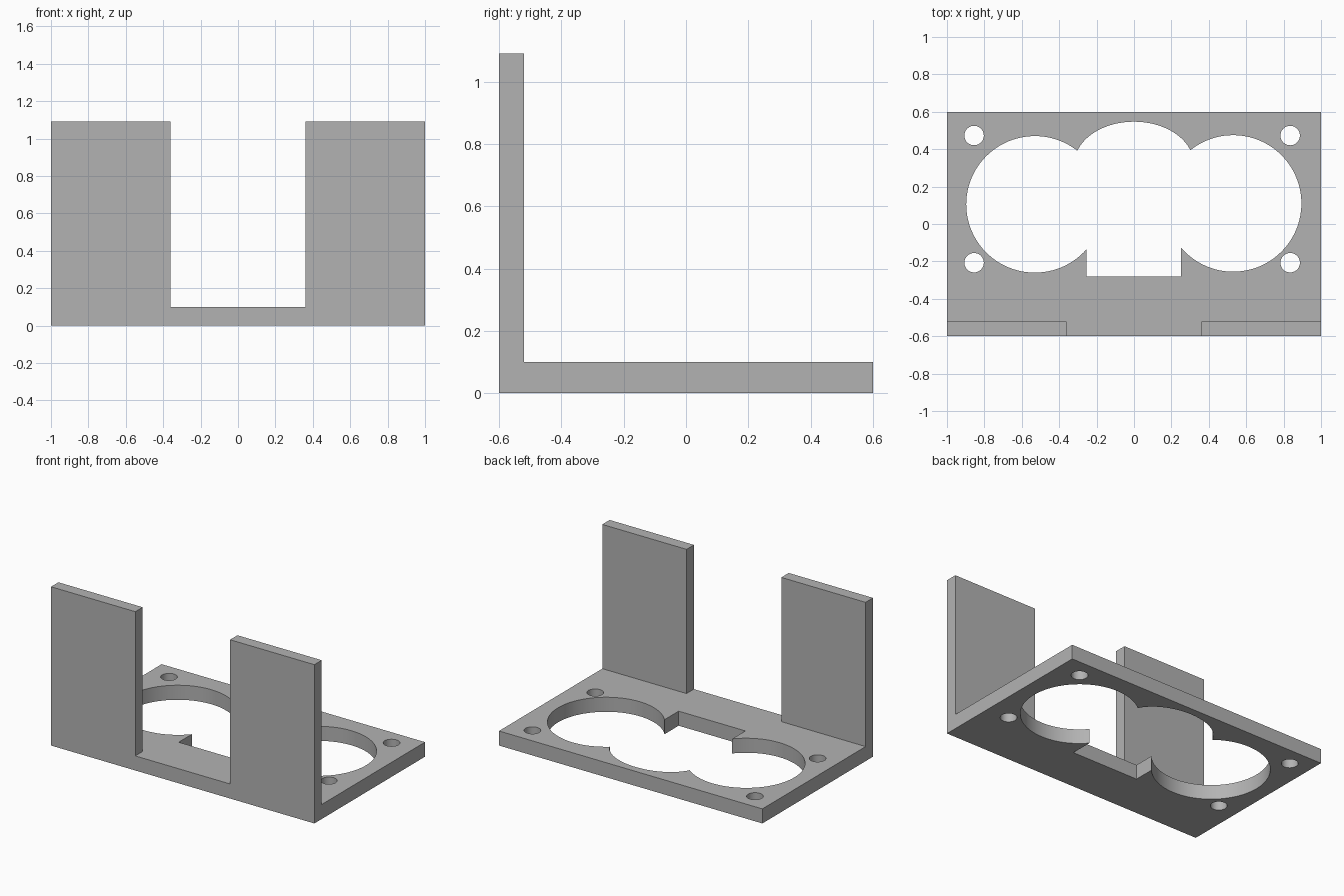
import bpy

if "Cube" in bpy.data.objects:
    bpy.data.objects.remove(bpy.data.objects["Cube"], do_unlink=True)

grey = bpy.data.materials.new("plain grey")
grey.use_nodes = True
colour = (0.45, 0.45, 0.45, 1)
grey.diffuse_color = colour
grey.node_tree.nodes["Principled BSDF"].inputs["Base Color"].default_value = colour

THICK = 0.1
HEIGHT = 1.09


def box(name, x0, x1, y0, y1, z0, z1):
    bpy.ops.mesh.primitive_cube_add(
        size=1, location=((x0 + x1) / 2, (y0 + y1) / 2, (z0 + z1) / 2))
    ob = bpy.context.object
    ob.name = name
    ob.scale = (x1 - x0, y1 - y0, z1 - z0)
    bpy.ops.object.transform_apply(location=False, rotation=False, scale=True)
    ob.data.materials.append(grey)
    return ob


def drill(name, x, y, rx, ry, sides):
    bpy.ops.mesh.primitive_cylinder_add(
        vertices=sides, radius=1, depth=THICK * 3, location=(x, y, THICK / 2))
    ob = bpy.context.object
    ob.name = name
    ob.scale = (rx, ry, 1)
    bpy.ops.object.transform_apply(location=False, rotation=False, scale=True)
    ob.data.materials.append(grey)
    return ob


# Base plate and its openings
plate = box("base_plate", -1, 1, -0.6, 0.6, 0, THICK)
cutters = [
    drill("right_round_cutter", -0.53, 0.105, 0.367, 0.365, 96),
    drill("left_round_cutter", 0.53, 0.11, 0.365, 0.365, 96),
    drill("middle_arch_cutter", 0, 0.318, 0.32, 0.229, 96),
    box("middle_slot_cutter", -0.255, 0.252, -0.28, 0.35, -THICK, THICK * 2),
]
# Four screw holes
for x in (-0.855, 0.835):
    for y in (-0.207, 0.473):
        cutters.append(drill("screw_hole_cutter", x, y, 0.052, 0.052, 40))

for cutter in cutters:
    mod = plate.modifiers.new("opening", 'BOOLEAN')
    mod.operation = 'DIFFERENCE'
    mod.solver = 'EXACT'
    mod.object = cutter
    bpy.context.view_layer.objects.active = plate
    bpy.ops.object.modifier_apply(modifier=mod.name)
    bpy.data.objects.remove(cutter, do_unlink=True)

# Smooth hole walls, sharp edges
bpy.ops.object.select_all(action='DESELECT')
plate.select_set(True)
bpy.context.view_layer.objects.active = plate
bpy.ops.object.shade_smooth_by_angle(angle=0.5)

# Two uprights along the front edge
box("right_upright", -1, -0.36, -0.6, -0.52, THICK, HEIGHT)
box("left_upright", 0.36, 1, -0.6, -0.52, THICK, HEIGHT)
